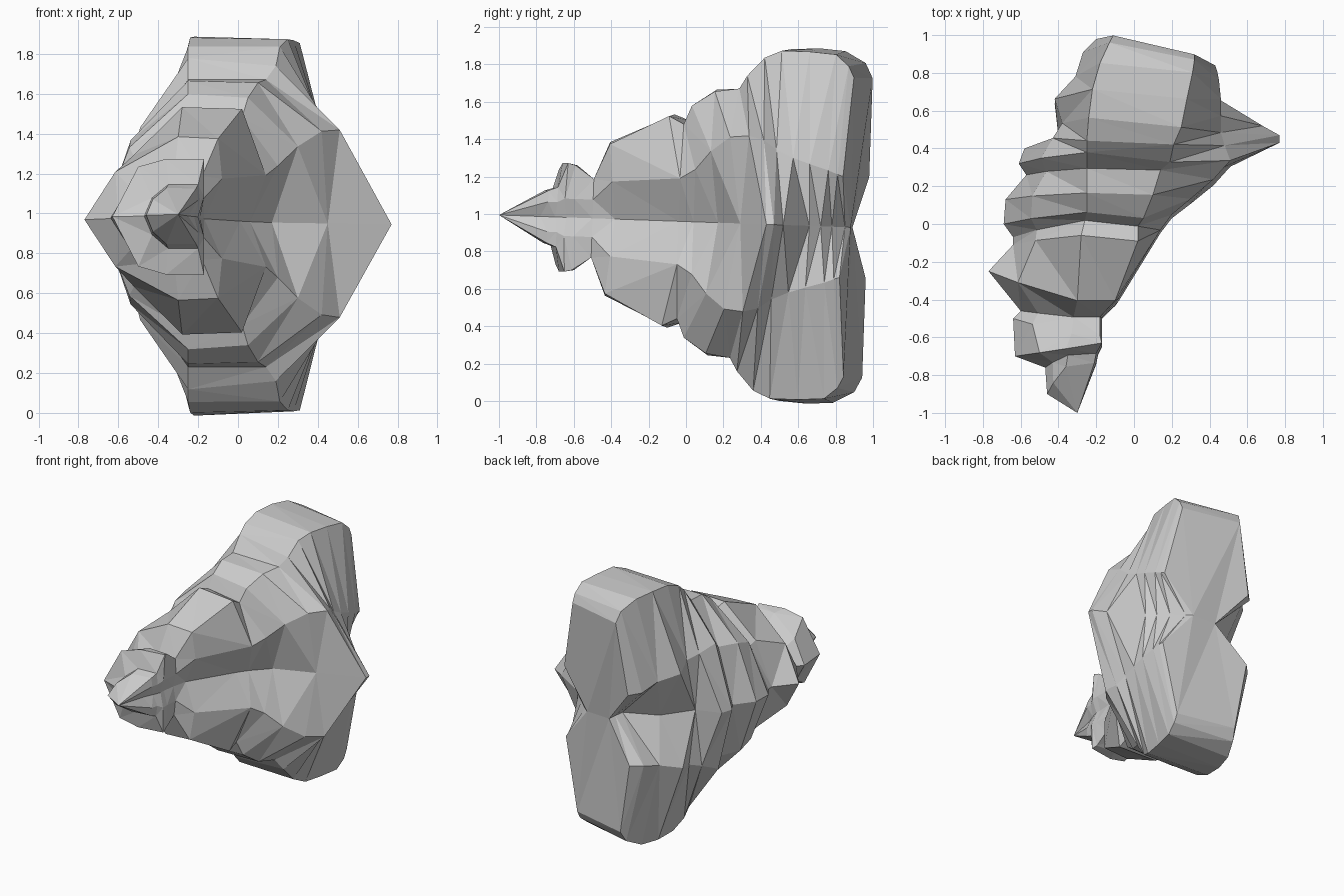
import bpy
import bmesh

cube = bpy.data.objects.get("Cube")
if cube:
    bpy.data.objects.remove(cube, do_unlink=True)

# One flat stone colour for the whole shell
stone = bpy.data.materials.new("stone grey")
stone.use_nodes = True
COLOUR = (0.6, 0.6, 0.6, 1.0)
stone.diffuse_color = COLOUR
stone.node_tree.nodes["Principled BSDF"].inputs["Base Color"].default_value = COLOUR

TILT = 0.035   # the shell's axis drops slightly towards the back


def place(x, y, height):
    """Shell coordinates (height measured from the middle plane) to the world."""
    return (x, y + TILT * height, 0.96 - TILT * y + height)


def ring(left, top_left, top_right, right_side, right, left_side=None):
    """Closed cross-section mirrored about the middle plane of the shell."""
    if left_side is None:
        # rounded shoulder between the left edge and the crest
        left_side = (left[0] + (top_left[0] - left[0]) * 0.33,
                     left[1] + (top_left[1] - left[1]) * 0.4,
                     top_left[2] * 0.58)
    upper = [left_side, top_left, top_right, right_side]
    lower = [(x, y, -h) for x, y, h in reversed(upper)]
    return [(*left, 0)] + upper + [(*right, 0)] + lower


def loft(name, rings, tip=None, close_back=False):
    """Skin consecutive rings, with an optional pointed front and flat back."""
    bm = bmesh.new()
    loops = [[bm.verts.new(place(*p)) for p in r] for r in rings]
    count = len(loops[0])
    for a, b in zip(loops, loops[1:]):
        for i in range(count):
            j = (i + 1) % count
            bm.faces.new((a[i], a[j], b[j], b[i]))
    if tip:
        point = bm.verts.new(place(*tip))
        for i in range(count):
            bm.faces.new((point, loops[0][(i + 1) % count], loops[0][i]))
    if close_back:
        half = count // 2
        bm.faces.new(loops[-1][:half + 1])
        bm.faces.new(loops[-1][half:] + loops[-1][:1])
    bmesh.ops.triangulate(bm, faces=bm.faces[:])
    bmesh.ops.recalc_face_normals(bm, faces=bm.faces[:])
    mesh = bpy.data.meshes.new(name)
    bm.to_mesh(mesh)
    bm.free()
    mesh.materials.append(stone)
    obj = bpy.data.objects.new(name, mesh)
    bpy.context.collection.objects.link(obj)
    return obj


# Cross-sections shared by neighbouring parts
neck = ring((-.6, -.46), (-.32, -.5, .21), (-.18, -.5, .21), (-.17, -.5, .1), (-.19, -.5))
valley = ring((-.64, -.07), (-.26, .0, .54), (.02, -.03, .52), (.2, .04, .28), (.06, .04))
lip = ring((-.57, .26), (-.25, .27, .72), (.14, .26, .72), (.51, .32, .47), (.77, .43))

# Pointed spire with a raised collar
loft("spire", [
    ring((-.46, -.9), (-.36, -.76, .14), (-.21, -.74, .14), (-.2, -.74, .08), (-.25, -.78)),
    ring((-.47, -.76), (-.35, -.7, .16), (-.2, -.69, .16), (-.19, -.69, .08), (-.22, -.7)),
    ring((-.63, -.7), (-.36, -.67, .29), (-.17, -.64, .29), (-.17, -.65, .1), (-.2, -.64),
         (-.5, -.69, .25)),
    ring((-.64, -.5), (-.33, -.59, .28), (-.18, -.6, .28), (-.17, -.6, .1), (-.2, -.6)),
    neck,
], tip=(-.3, -1, 0))

# Middle whorl with the recessed opening on its right
loft("middle_whorl", [
    neck,
    ring((-.77, -.25), (-.3, -.42, .41), (-.1, -.42, .4), (-.08, -.4, .2), (-.17, -.38)),
    ring((-.64, -.11), (-.28, -.08, .57), (.02, -.11, .56), (.14, -.04, .23), (.01, -.04)),
    valley,
])

# Large whorl that flares out to the pointed lip
loft("flared_whorl", [
    valley,
    ring((-.69, .0), (-.25, .04, .64), (.05, .01, .62), (.3, .12, .38), (.17, .17)),
    ring((-.68, .13), (-.25, .14, .71), (.1, .13, .7), (.42, .22, .46), (.45, .29)),
    lip,
])

# Two-lobed base, pinched at the middle plane, with a flat back
loft("lobed_base", [
    lip,
    ring((-.61, .32), (-.25, .35, .83), (.19, .3, .79), (.48, .4, .45), (.77, .47)),
    ring((-.58, .4), (-.25, .41, .89), (.21, .39, .89), (.46, .47, .4), (.68, .52), (-.43, .44, .43)),
    ring((-.4, .46), (-.24, .53, .94), (.25, .48, .93), (.46, .56, .36), (.45, .66), (-.38, .52, .4)),
    ring((-.24, .66), (-.22, .68, .95), (.28, .63, .93), (.46, .65, .33), (.4, .72), (-.42, .65, .36)),
    ring((.0, .76), (-.18, .82, .94), (.31, .77, .92), (.45, .75, .3), (.33, .78), (-.31, .77, .32)),
    ring((.01, .83), (-.13, .93, .88), (.32, .84, .86), (.44, .8, .28), (.25, .85), (-.27, .9, .28)),
    ring((.02, .89), (-.11, .97, .8), (.32, .87, .8), (.43, .83, .27), (.21, .88), (-.2, .97, .27)),
], close_back=True)
